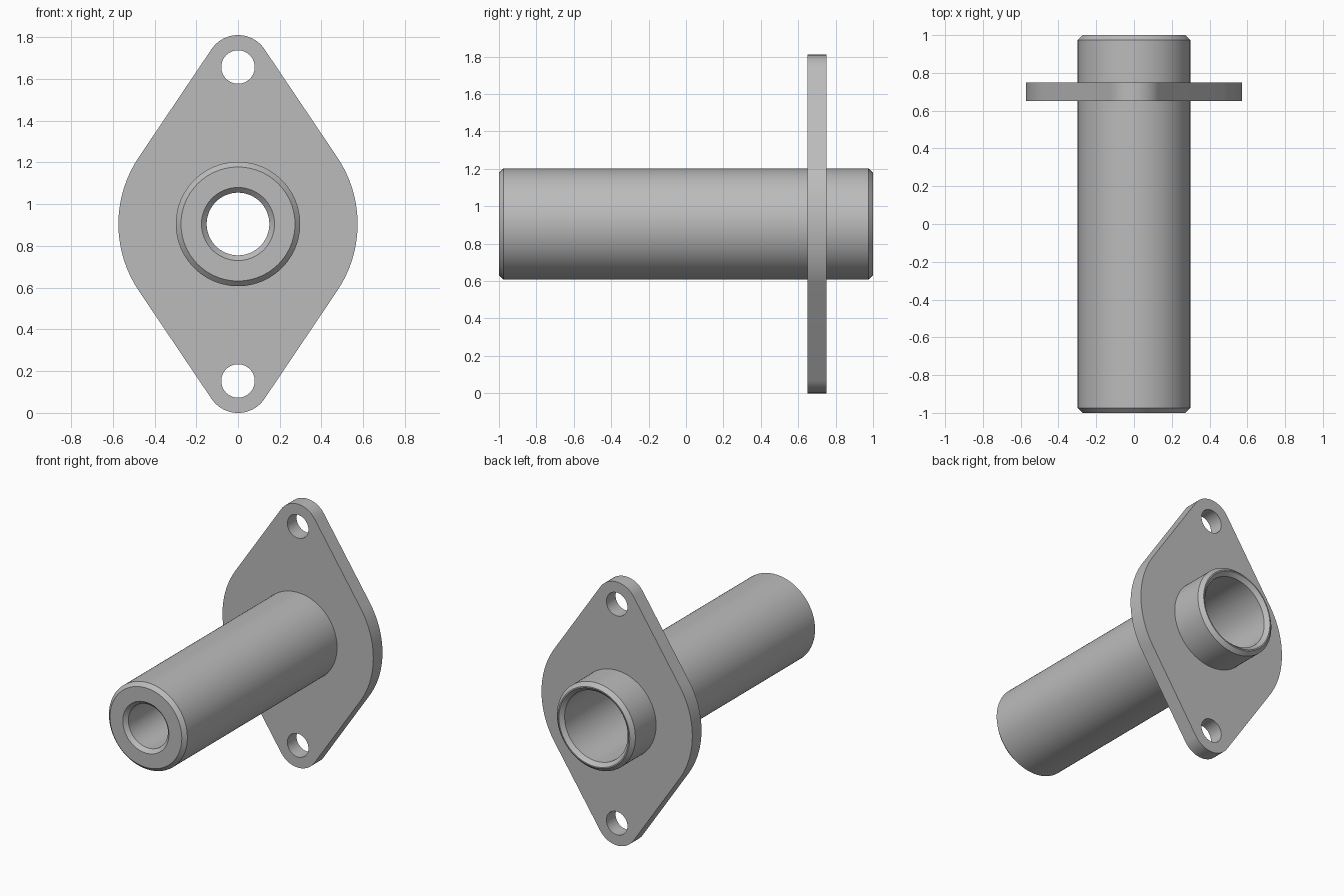
import bpy, bmesh
from math import sin, cos, pi, radians, asin
from mathutils import Vector

cube = bpy.data.objects.get("Cube")
if cube:
    bpy.data.objects.remove(cube, do_unlink=True)

AXIS_Z = 0.905      # height of the tube axis
SEGMENTS = 96

steel = bpy.data.materials.new("grey steel")
steel.use_nodes = True
grey = (0.5, 0.5, 0.5, 1)
steel.diffuse_color = grey
steel.node_tree.nodes["Principled BSDF"].inputs["Base Color"].default_value = grey


def finish(bm, name):
    """Turn the bmesh into a smooth object with sharp edges kept."""
    bmesh.ops.recalc_face_normals(bm, faces=bm.faces)
    mesh = bpy.data.meshes.new(name)
    bm.to_mesh(mesh)
    bm.free()
    mesh.materials.append(steel)
    obj = bpy.data.objects.new(name, mesh)
    obj.location.z = AXIS_Z
    bpy.context.collection.objects.link(obj)
    bpy.ops.object.select_all(action="DESELECT")
    obj.select_set(True)
    bpy.context.view_layer.objects.active = obj
    bpy.ops.object.shade_smooth_by_angle(angle=radians(25))
    return obj


def arc(cz, radius, start, end, steps):
    """Points on an arc in the xz plane."""
    angles = [start + (end - start) * i / steps for i in range(steps + 1)]
    return [(radius * cos(a), cz + radius * sin(a)) for a in angles]


# Tube: closed (radius, y) profile revolved around the y axis
C = 0.025           # chamfer
OUTER, BORE, COUNTERBORE, STEP = 0.298, 0.15, 0.24, 0.0
profile = [
    (BORE + C, -1), (OUTER - C, -1), (OUTER, C - 1),
    (OUTER, 1 - C), (OUTER - C, 1), (COUNTERBORE + C, 1),
    (COUNTERBORE, 1 - C), (COUNTERBORE, STEP), (BORE, STEP), (BORE, C - 1),
]
bm = bmesh.new()
verts = [bm.verts.new((r, y, 0)) for r, y in profile]
edges = [bm.edges.new((v, verts[i - 1])) for i, v in enumerate(verts)]
bmesh.ops.spin(bm, geom=verts + edges, cent=(0, 0, 0), axis=(0, 1, 0),
               angle=2 * pi, steps=SEGMENTS, use_merge=True)
bmesh.ops.remove_doubles(bm, verts=bm.verts, dist=1e-5)
finish(bm, "tube")

# Flange: wide round middle joined by tangent lines to two rounded ears
SIDE, EAR, EAR_Z = 0.573, 0.153, 0.752
tangent = asin((SIDE - EAR) / EAR_Z)
outline = (arc(0, SIDE, -tangent, tangent, 28)
           + arc(EAR_Z, EAR, tangent, pi - tangent, 32)
           + arc(0, SIDE, pi - tangent, pi + tangent, 28)
           + arc(-EAR_Z, EAR, pi + tangent, 2 * pi - tangent, 32))
holes = [arc(z, r, 0, 2 * pi, 64)[:-1]
         for z, r in ((EAR_Z, 0.08), (-EAR_Z, 0.08), (0, OUTER - 0.01))]

bm = bmesh.new()
for loop in [outline] + holes:
    verts = [bm.verts.new((x, 0.65, z)) for x, z in loop]
    for i, v in enumerate(verts):
        bm.edges.new((v, verts[i - 1]))
bmesh.ops.triangle_fill(bm, edges=bm.edges[:], use_beauty=True, normal=(0, -1, 0))
extruded = bmesh.ops.extrude_face_region(bm, geom=bm.faces[:], use_keep_orig=True)
back = [g for g in extruded["geom"] if isinstance(g, bmesh.types.BMVert)]
bmesh.ops.translate(bm, verts=back, vec=Vector((0, 0.1, 0)))
finish(bm, "flange")
